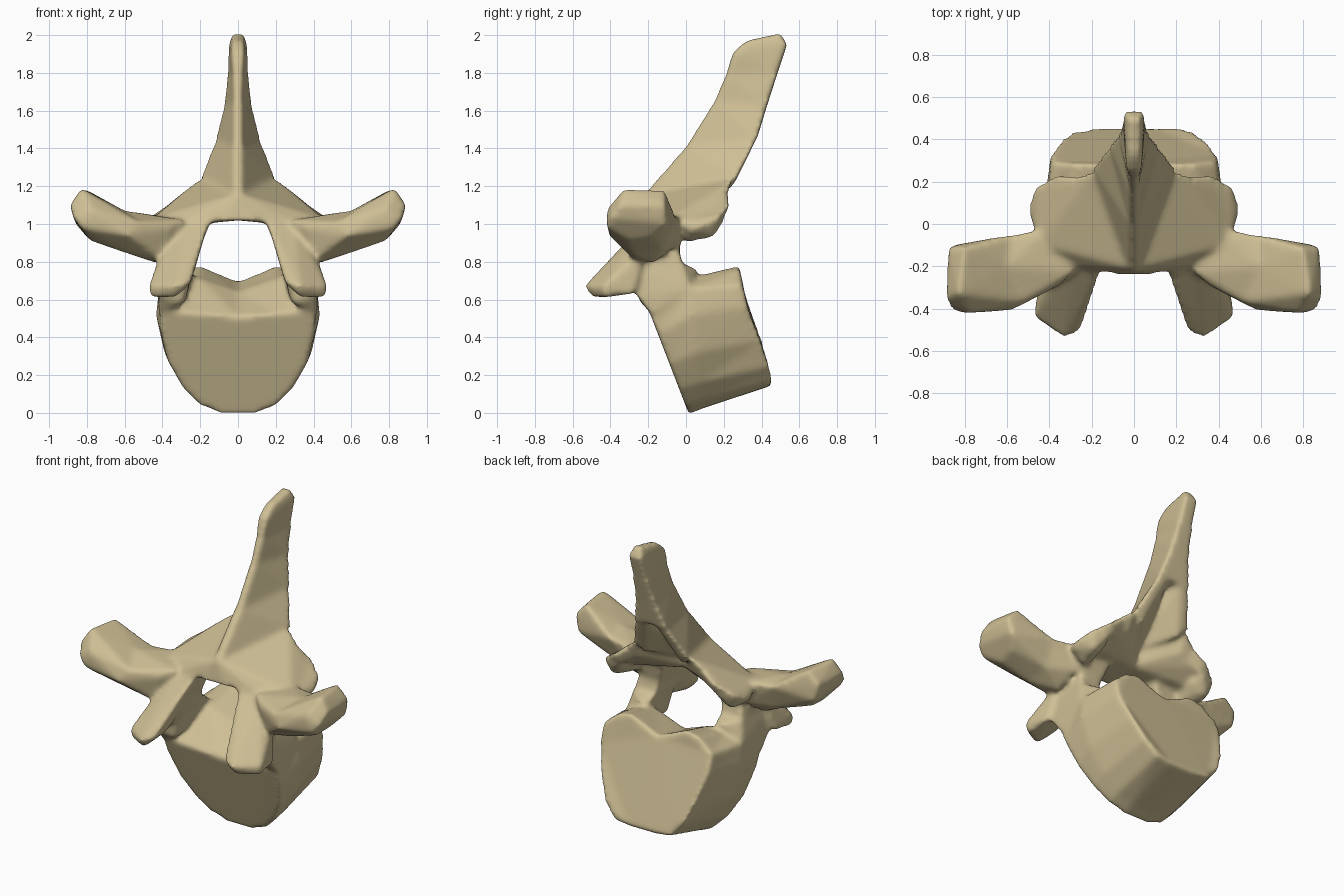
import bpy, bmesh, math

bone = bpy.data.materials.new("bone_tan")
bone.diffuse_color = (0.62, 0.52, 0.30, 1)
bm = bmesh.new()


def hull(points):
    """Closed convex lump around the points."""
    t = bmesh.new()
    for p in points:
        t.verts.new(p)
    r = bmesh.ops.convex_hull(t, input=t.verts)
    junk = set(r["geom_interior"]) | set(r["geom_unused"])
    bmesh.ops.delete(t, geom=[g for g in junk if isinstance(g, bmesh.types.BMVert)], context='VERTS')
    me = bpy.data.meshes.new("lump")
    t.to_mesh(me)
    t.free()
    bm.from_mesh(me)
    bpy.data.meshes.remove(me)


def pair(points):
    """The same lump on the right and left."""
    for s in (1, -1):
        hull([(s * x, y, z) for x, y, z in points])


# vertebral body: loft of D-shaped rings, each along a slanted bottom-to-top line
def ring(bottom, top, outline, bow=0):
    pts = [(x, bottom[0] + (top[0] - bottom[0]) * t + bow * math.sin(2 * math.pi * t),
            bottom[1] + (top[1] - bottom[1]) * t) for x, t in outline]
    left = [(-x, y, z) for x, y, z in pts[-2:0:-1]]
    return [bm.verts.new(p) for p in pts + left]


front = [(0, 0), (.09, 0), (.2, .08), (.29, .25), (.365, .5), (.405, .8), (.41, .97), (.38, 1.03), (.2, 1), (0, .97)]
middle = [(0, 0), (.09, 0), (.2, .05), (.30, .20), (.39, .43), (.435, .72), (.42, .92), (.30, 1), (.2, 1), (0, .9)]
back = [(0, 0), (.1, 0), (.2, .02), (.28, .16), (.34, .38), (.395, .66), (.39, .84), (.29, .97), (.2, 1), (0, .87)]
rings = [ring((.015, -.005), (-.19, .525), front),
         ring((.09, .025), (.01, .71), middle),
         ring((.455, .145), (.285, .78), back, .02)]
n = len(rings[0])
for a, b in zip(rings, rings[1:]):
    for i in range(n):
        j = (i + 1) % n
        bm.faces.new((a[i], a[j], b[j], b[i]))
bm.faces.new(rings[0][::-1])
bm.faces.new(rings[-1])

# spinous process: thin front ridge, wider back edge
# (front y, front z, front half width, back y, back z, back half width)
spine = [(.32, 1.97, .03, .50, 2.01, .03), (.25, 1.91, .035, .535, 1.95, .05),
         (.21, 1.79, .025, .485, 1.80, .055), (.15, 1.65, .02, .43, 1.63, .075),
         (.0, 1.41, .02, .375, 1.45, .12)]


def blade(s):
    fy, fz, fw, by, bz, bw = s
    return [(k * w, y, z) for k in (1, -1) for w, y, z in ((fw, fy, fz), (bw, by, bz))]


for a, b in zip(spine, spine[1:]):
    hull(blade(a) + blade(b))
# flared root of the spine, hollow behind
pair([(-.02, 0, 1.41), (.02, 0, 1.41), (-.02, .22, 1.43), (.12, .375, 1.45), (.04, .38, 1.47),
      (-.02, -.21, 1.17), (.02, -.21, 1.17), (-.02, .03, 1.12), (.20, .27, 1.25), (.14, .24, 1.18)])

# lamina: roof of the canal
pair([(-.02, -.22, 1.17), (-.02, -.24, 1.02), (-.02, .03, 1.14), (-.02, 0, 1.03), (.08, -.24, 1.02), (.14, -.22, 1.01),
      (.16, .05, 1.02), (.20, .25, 1.24), (.20, .20, 1.12), (.30, .21, 1.16), (.30, .18, 1.06),
      (.30, -.2, 1.0), (.45, -.1, 1.03), (.48, .1, 1.01), (.45, .17, 1.02), (.42, .1, .98)])
# pedicles: shoulder and root
pair([(.14, -.23, 1.02), (.21, -.24, .85), (.16, 0, 1.02), (.22, -.04, .85), (.38, -.27, .87),
      (.37, -.04, .87), (.45, -.2, .94), (.47, 0, 1.0), (.4, 0, 1.04)])
pair([(.21, -.26, .88), (.22, -.04, .88), (.38, -.28, .88), (.37, -.04, .88),
      (.23, -.25, .76), (.23, -.02, .79), (.40, -.27, .75), (.39, -.02, .79)])
pair([(.24, -.24, .78), (.23, -.02, .79), (.40, -.28, .76), (.39, -.02, .79), (.28, -.2, .58),
      (.24, .06, .74), (.42, -.26, .62), (.42, -.18, .52), (.30, -.24, .58), (.42, .02, .66), (.3, .06, .76)])
# rear articular processes: curved plate, hollow inside
pair([(.22, .2, 1.19), (.25, .22, 1.16), (.36, .24, 1.11), (.48, .17, 1.03), (.23, .18, 1.09), (.34, .2, 1.03),
      (.45, .15, .97), (.35, .0, 1.03), (.25, .0, 1.08), (.47, 0, 1.02)])
pair([(.46, .18, 1.03), (.50, .1, 1.0), (.49, .03, .96), (.43, .15, .93), (.38, .13, .94), (.40, 0, .90),
      (.35, 0, .92), (.36, .21, 1.03), (.33, .15, 1.0), (.48, -.02, 1.0), (.33, -.02, .98)])
# front articular processes, sloping forward and down
pair([(.15, -.21, 1.02), (.3, -.2, 1.0), (.41, -.22, .86), (.22, -.2, .82), (.25, -.51, .69), (.33, -.54, .67),
      (.475, -.44, .67), (.46, -.43, .61), (.33, -.50, .61), (.25, -.4, .69), (.45, -.27, .63), (.29, -.28, .68)])
# transverse processes
root = [(.28, -.23, 1.02), (.35, -.29, .98), (.4, -.02, 1.04), (.4, -.05, .88), (.40, -.28, .81), (.43, -.17, .79)]
mid = [(.58, -.05, 1.04), (.58, -.12, .87), (.58, -.41, .94), (.52, -.37, 1.01), (.58, -.28, .84), (.6, -.2, 1.07)]
tip = [(.80, -.11, 1.18), (.88, -.11, 1.1), (.86, -.1, 1.0), (.8, -.17, .93), (.78, -.3, .91), (.83, -.42, .98),
       (.87, -.4, 1.03), (.89, -.35, 1.1), (.83, -.33, 1.19), (.78, -.42, 1.08)]
pair(root + mid)
pair(mid + tip)

# fuse all lumps into one smooth bone
bmesh.ops.recalc_face_normals(bm, faces=bm.faces)
me = bpy.data.meshes.new("vertebra")
bm.to_mesh(me)
bm.free()
me.materials.append(bone)
ob = bpy.data.objects.new("vertebra", me)
bpy.context.collection.objects.link(ob)
fuse = ob.modifiers.new("fuse", 'REMESH')
fuse.mode = 'VOXEL'
fuse.voxel_size = 0.014
fuse.use_smooth_shade = True
soft = ob.modifiers.new("soften", 'SMOOTH')
soft.factor = 0.5
soft.iterations = 14
